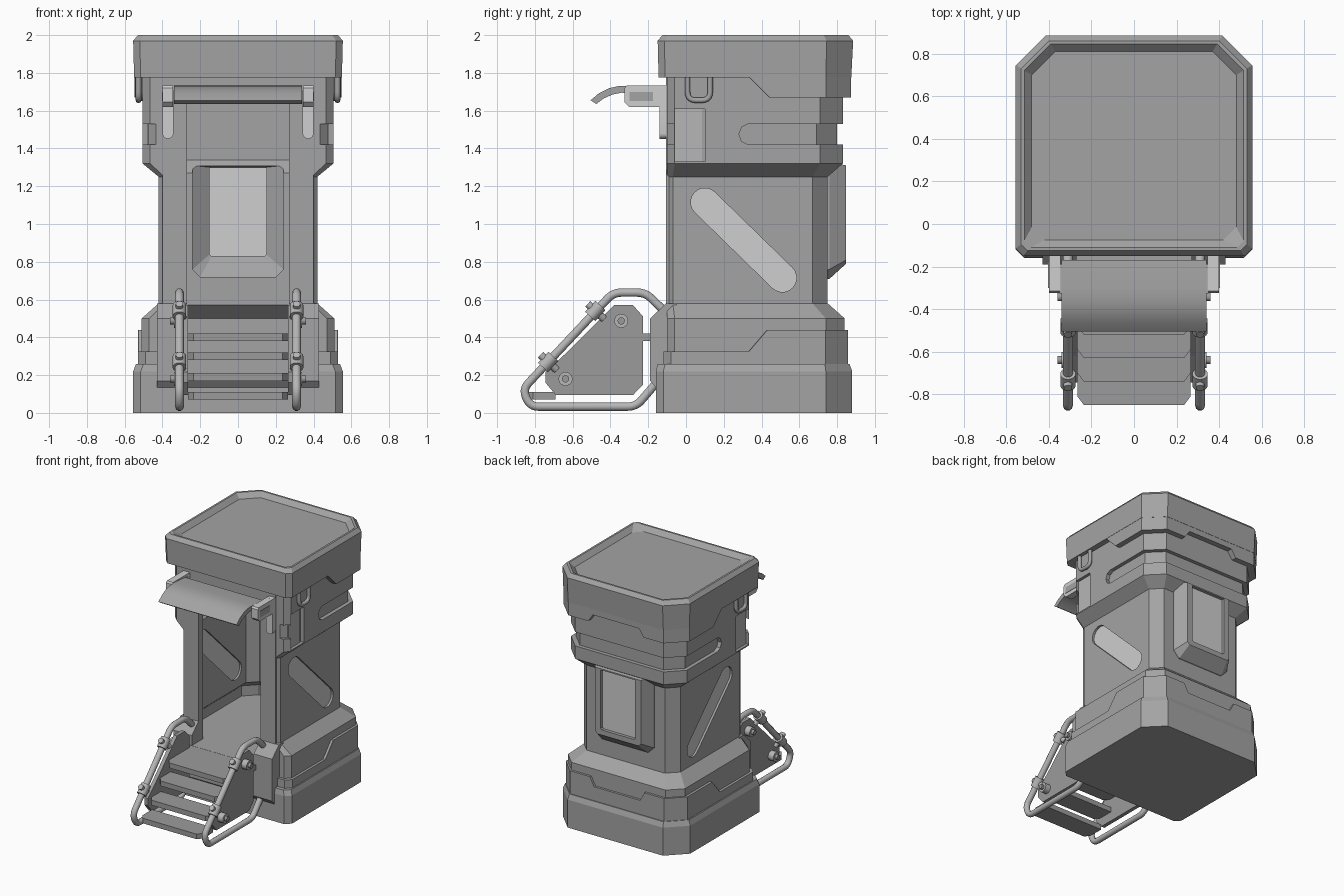
import bpy, bmesh, math
from mathutils import Vector

if "Cube" in bpy.data.objects:
    bpy.data.objects.remove(bpy.data.objects["Cube"])


def material(name, v):
    m = bpy.data.materials.new(name)
    m.diffuse_color = (v, v, v, 1)
    m.use_nodes = True
    m.node_tree.nodes["Principled BSDF"].inputs["Base Color"].default_value = m.diffuse_color
    return m


BODY = material("body grey", 0.37)
PLATE = material("stair plate grey", 0.33)
METAL = material("rail pale grey", 0.47)
LIGHT = material("window light grey", 0.62)


def finish(ob, mat, smooth=False):
    ob.data.materials.append(mat)
    bpy.ops.object.select_all(action='DESELECT')
    ob.select_set(True)
    bpy.context.view_layer.objects.active = ob
    if smooth:
        bpy.ops.object.shade_smooth_by_angle(angle=math.radians(35))
    return ob


def loft(name, rings, mat=BODY, smooth=False):
    """Skin a list of equal-length 3D point rings and cap both ends."""
    bm = bmesh.new()
    vs = [[bm.verts.new(p) for p in r] for r in rings]
    n = len(vs[0])
    for a, b in zip(vs, vs[1:]):
        for i in range(n):
            j = (i + 1) % n
            bm.faces.new((a[i], a[j], b[j], b[i]))
    bm.faces.new(vs[0])
    bm.faces.new(vs[-1])
    bmesh.ops.recalc_face_normals(bm, faces=bm.faces)
    me = bpy.data.meshes.new(name)
    bm.to_mesh(me)
    bm.free()
    ob = bpy.data.objects.new(name, me)
    bpy.context.collection.objects.link(ob)
    return finish(ob, mat, smooth)


def prism(name, pts, axis, a, b, mat=BODY, smooth=False):
    """Extrude a 2D profile along one axis (other two axes in x,y,z order)."""
    def at(t):
        return [{'x': (t, p, q), 'y': (p, t, q), 'z': (p, q, t)}[axis] for p, q in pts]
    return loft(name, [at(a), at(b)], mat, smooth)


def octo(z, hx, y0, y1, cf, cb):
    right = [(hx - cf, y0), (hx, y0 + cf), (hx, y1 - cb), (hx - cb, y1)]
    return [(x, y, z) for x, y in right] + [(-x, y, z) for x, y in reversed(right)]


def capsule(p, q, r, n=10):
    p, q = Vector(p), Vector(q)
    a = math.atan2(q.y - p.y, q.x - p.x)
    pts = []
    for c, off in ((q, -math.pi / 2), (p, math.pi / 2)):
        for i in range(n + 1):
            t = a + off + math.pi * i / n
            pts.append((c.x + r * math.cos(t), c.y + r * math.sin(t)))
    return pts


def rect(a0, a1, b0, b1):
    return [(a0, b0), (a1, b0), (a1, b1), (a0, b1)]


def cyl(name, p, q, r, mat, n=20):
    p, q = Vector(p), Vector(q)
    rot = (q - p).to_track_quat('Z', 'Y')
    ring = [rot @ Vector((r * math.cos(k * math.tau / n), r * math.sin(k * math.tau / n), 0))
            for k in range(n)]
    return loft(name, [[p + v for v in ring], [q + v for v in ring]], mat, True)


def tube(name, path, r, bend, mat):
    pts = [Vector(p) for p in path]
    out = [pts[0]]
    for a, b, c in zip(pts, pts[1:], pts[2:]):
        s, e = b + (a - b).normalized() * bend, b + (c - b).normalized() * bend
        for i in range(6):
            t = i / 5
            out.append(s * (1 - t) ** 2 + b * 2 * t * (1 - t) + e * t * t)
    out.append(pts[-1])
    cu = bpy.data.curves.new(name, 'CURVE')
    cu.dimensions = '3D'
    cu.bevel_depth, cu.bevel_resolution, cu.use_fill_caps = r, 3, True
    sp = cu.splines.new('POLY')
    sp.points.add(len(out) - 1)
    for k, v in zip(sp.points, out):
        k.co = (*v, 1)
    ob = bpy.data.objects.new(name, cu)
    bpy.context.collection.objects.link(ob)
    finish(ob, mat)
    bpy.ops.object.convert(target='MESH')
    bpy.ops.object.shade_smooth_by_angle(angle=math.radians(40))


def cut(obs, cutters):
    for ob in obs:
        bpy.context.view_layer.objects.active = ob
        for c in cutters:
            m = ob.modifiers.new("cut", 'BOOLEAN')
            m.operation, m.solver, m.object = 'DIFFERENCE', 'EXACT', c
            bpy.ops.object.modifier_apply(modifier=m.name)
    for c in cutters:
        bpy.data.objects.remove(c)


# Booth shell, base and roof
low, mid, top = (.51, -.10, .84, .04, .10), (.42, -.10, .75, .03, .08), (.505, -.10, .83, .04, .12)
groove = (.475, -.10, .80, .04, .11)
shell = loft("booth_shell", [octo(z, *s) for z, s in (
    (.2, low), (.5, low), (.58, mid), (1.25, mid), (1.32, top), (1.42, top),
    (1.42, groove), (1.53, groove), (1.53, top), (1.8, top))])
filler = prism("groove_front_block", [(-.06, 1.42), (.33, 1.42), (.295, 1.437), (.28, 1.475),
                                      (.295, 1.513), (.33, 1.53), (-.06, 1.53)], 'x', -.505, .505)
frame = prism("door_frame", rect(-.40, .40, .56, 1.78), 'y', -.106, -.04)
pad = prism("door_sill", [(-.05, .58), (-.105, .58), (-.19, .50), (-.19, .17), (-.16, .135), (-.05, .135)],
            'x', -.43, .43)
base = loft("base", [octo(*r) for r in (
    (0, .555, -.16, .88, .04, .14), (.22, .555, -.16, .88, .04, .14), (.26, .54, -.15, .865, .04, .13),
    (.26, .53, -.12, .858, .04, .12), (.325, .53, -.12, .858, .04, .12))])
base_skirt = loft("base_rear_skirt", [octo(.30, .53, .31, .858, .002, .12),
                                      octo(.44, .53, .43, .858, .002, .12)])
roof = loft("roof", [octo(*r) for r in (
    (1.775, .55, -.145, .875, .035, .135), (1.97, .555, -.15, .885, .035, .14), (2.0, .53, -.125, .86, .03, .13),
    (2.0, .515, -.11, .845, .03, .125), (1.965, .48, -.075, .81, .06, .11))])
roof_skirt = loft("roof_rear_skirt", [octo(1.67, .548, .44, .873, .002, .133),
                                      octo(1.78, .548, .33, .873, .002, .133)])

# Rear window housing
def yrect(y, hx, z0, z1, c):
    return [(x, y, z) for x, z in ((-hx + c, z0), (hx - c, z0), (hx, z0 + c), (hx, z1),
                                   (-hx, z1), (-hx, z0 + c))]


housing = loft("rear_window_housing", [yrect(.72, .25, .70, 1.33, .05), yrect(.76, .25, .71, 1.33, .05),
                                       yrect(.848, .20, .79, 1.31, .02)])
prism("rear_window", rect(-.16, .16, .82, 1.31), 'y', .815, .823, LIGHT)

# Cut notches, hollow interior, doorway and windows
cut([roof_skirt], [prism("notch", [(-.29, 1.6), (.29, 1.6), (.20, 1.73), (-.20, 1.73)], 'y', .6, 1)])
cut([base_skirt], [prism("notch", [(-.27, .5), (.27, .5), (.20, .37), (-.20, .37)], 'y', .6, 1)])
cavity = loft("cavity", [octo(*r) for r in (
    (.42, .46, -.05, .79, .03, .09), (.50, .46, -.05, .79, .03, .09), (.57, .38, -.05, .71, .03, .07),
    (1.27, .38, -.05, .71, .03, .07), (1.34, .45, -.05, .775, .03, .1), (1.65, .45, -.05, .775, .03, .1))])
door = prism("door", rect(-.27, .27, .421, 1.64), 'y', -.5, .2)
opening = loft("opening", [yrect(.6, .24, .72, 1.31, .04), yrect(.73, .24, .72, 1.31, .04),
                           yrect(.79, .15, .83, 1.30, .01), yrect(.95, .15, .83, 1.30, .01)])
diag = capsule((.10, 1.115), (.51, .715), .075)
side_cuts = [prism("slit", diag, 'x', s * .3, s * .5) for s in (1, -1)]
side_cuts += [prism("recess", rect(-.06, .10, 1.33, 1.61), 'x', s * .475, s * .6) for s in (1, -1)]
cut([shell, filler, frame, pad, base_skirt, housing], [cavity, door, opening] + side_cuts)

# Awning
prism("awning", [(-.17, 1.72), (-.30, 1.732), (-.36, 1.73), (-.41, 1.718), (-.46, 1.693), (-.505, 1.655),
                 (-.475, 1.635), (-.435, 1.665), (-.39, 1.685), (-.34, 1.695), (-.17, 1.69)],
      'x', -.34, .34, BODY, True)

# Stair treads
for i, (y0, y1, z) in enumerate(((-.85, -.69, .07), (-.74, -.58, .17), (-.63, -.46, .28), (-.52, -.10, .38))):
    prism(f"tread_{i + 1}", [(-.265, y1), (-.265, y0 + .04), (-.235, y0), (.235, y0), (.265, y0 + .04),
                             (.265, y1)], 'z', z, z + .04, PLATE)

# Mirrored side parts
for s, side in ((1, "right"), (-1, "left")):
    prism(f"{side}_diagonal_window", diag, 'x', s * .395, s * .403, LIGHT)
    prism(f"{side}_recess_panel", rect(-.06, .085, 1.33, 1.61), 'x', s * .474, s * .482, METAL)
    # lifting ring under the roof
    tube(f"{side}_lifting_ring", [(s * .527, y, z) for y, z in ((.008, 1.78), (.008, 1.655), (.128, 1.655),
                                                                (.128, 1.78))], .015, .045, BODY)
    prism(f"{side}_ring_mount", capsule((.068, 1.78), (.068, 1.70), .05), 'x', s * .49, s * .52)
    # awning bracket
    prism(f"{side}_awning_arm", [(-.325, 1.72), (-.315, 1.733), (-.10, 1.733), (-.10, 1.62), (-.30, 1.62),
                                 (-.325, 1.645)], 'x', s * .345, s * .40, LIGHT)
    prism(f"{side}_arm_insert", rect(-.30, -.175, 1.65, 1.70), 'x', s * .396, s * .403, BODY)
    prism(f"{side}_bracket_plate", capsule((s * .371, 1.705), (s * .371, 1.48), .029), 'y', -.14, -.10, LIGHT, True)
    # stair side plate with bolts
    prism(f"{side}_stair_plate", [(-.744, .217), (-.744, .16), (-.69, .095), (-.28, .095), (-.227, .15),
                                  (-.227, .51), (-.28, .57), (-.38, .57), (-.42, .53), (-.62, .33)],
          'x', s * .265, s * .295, PLATE)
    for y, z in ((-.343, .487), (-.638, .18)):
        cyl(f"{side}_plate_bolt", (s * .28, y, z), (s * .34, y, z), .037, METAL)
        cyl(f"{side}_bolt_head", (s * .33, y, z), (s * .36, y, z), .019, PLATE)
    prism(f"{side}_plate_tab", rect(-.24, -.18, .38, .42), 'x', s * .25, s * .29, PLATE)
    # handrail with clamps
    tube(f"{side}_handrail", [(s * .31, y, z) for y, z in (
        (-.10, .525), (-.215, .637), (-.385, .637), (-.865, .125), (-.825, .033), (-.265, .033), (-.13, .19))],
         .023, .045, METAL)
    d, up = Vector((0, .68, .73)), Vector((0, -.73, .68))
    for y, z in ((-.48, .54), (-.73, .27)):
        c = Vector((s * .31, y, z))
        cyl(f"{side}_rail_clamp", c - d * .04, c + d * .04, .036, METAL)
        cyl(f"{side}_clamp_bolt", c, c + up * .055, .02, METAL)
        cyl(f"{side}_clamp_strut", c, c - up * .06 - Vector((s * .02, 0, 0)), .02, METAL)
